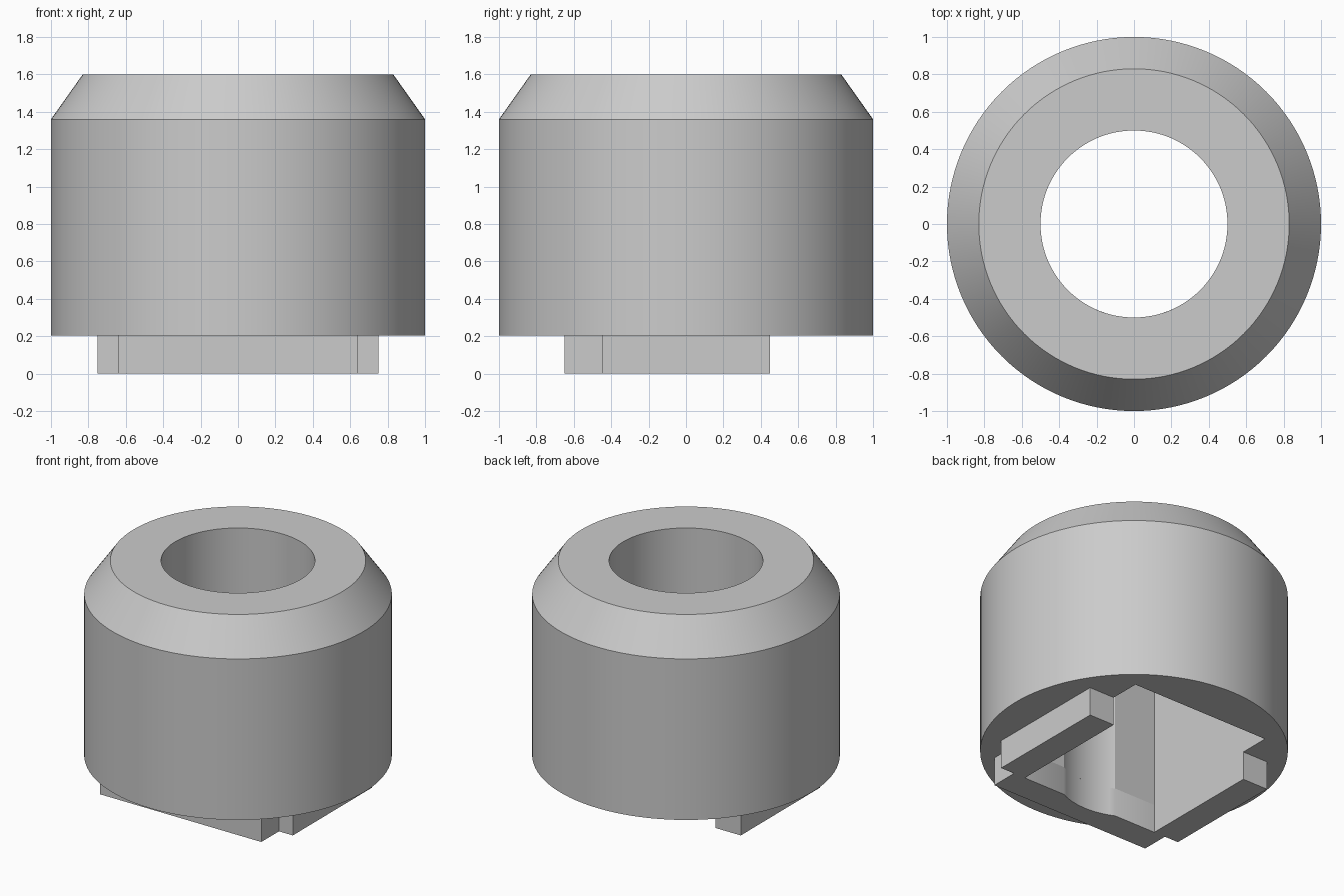
import bpy, bmesh
from math import asin, cos, sin, pi, radians

cube = bpy.data.objects.get("Cube")
if cube:
    bpy.data.objects.remove(cube, do_unlink=True)

BASE, TOP, CHAMFER, CEILING = 0.205, 1.6, 1.36, 1.1
BORE, RIM = 0.5, 0.83
SLOT_X, SLOT_FRONT, SLOT_BACK = 0.55, -0.45, 0.67
SEGMENTS = 128

grey = bpy.data.materials.new("plain_grey")
grey.use_nodes = True
colour = (0.6, 0.6, 0.6, 1)
grey.diffuse_color = colour
grey.node_tree.nodes["Principled BSDF"].inputs["Base Color"].default_value = colour


def finish(name, bm):
    bmesh.ops.recalc_face_normals(bm, faces=bm.faces)
    mesh = bpy.data.meshes.new(name)
    bm.to_mesh(mesh)
    bm.free()
    mesh.materials.append(grey)
    obj = bpy.data.objects.new(name, mesh)
    bpy.context.collection.objects.link(obj)
    return obj


def prism(name, outline, z0, z1):
    """Extrude a flat outline from z0 to z1."""
    bm = bmesh.new()
    face = bm.faces.new([bm.verts.new((x, y, z0)) for x, y in outline])
    new = bmesh.ops.extrude_face_region(bm, geom=[face])["geom"]
    verts = [v for v in new if isinstance(v, bmesh.types.BMVert)]
    bmesh.ops.translate(bm, verts=verts, vec=(0, 0, z1 - z0))
    return finish(name, bm)


def rect(x0, x1, y0, y1):
    return [(x0, y0), (x1, y0), (x1, y1), (x0, y1)]


def smooth(obj):
    bpy.ops.object.select_all(action="DESELECT")
    obj.select_set(True)
    bpy.context.view_layer.objects.active = obj
    bpy.ops.object.shade_smooth_by_angle(angle=radians(25))


# Chamfered body with a through bore, turned from a closed profile
bm = bmesh.new()
profile = [(BORE, BASE), (1, BASE), (1, CHAMFER), (RIM, TOP), (BORE, TOP)]
points = [bm.verts.new((r, 0, z)) for r, z in profile]
edges = [bm.edges.new((p, points[(i + 1) % len(points)])) for i, p in enumerate(points)]
bmesh.ops.spin(bm, geom=points + edges, cent=(0, 0, 0), axis=(0, 0, 1),
               angle=2 * pi, steps=SEGMENTS, use_duplicate=False)
bmesh.ops.remove_doubles(bm, verts=bm.verts, dist=0.0001)
body = finish("body", bm)

# Rectangular pocket cut up into the body from below
cutter = prism("pocket_cutter", rect(-SLOT_X, SLOT_X, SLOT_FRONT, SLOT_BACK), 0, CEILING)
cutter.hide_render = True
cut = body.modifiers.new("pocket", "BOOLEAN")
cut.operation, cut.solver, cut.object = "DIFFERENCE", "EXACT", cutter
bpy.context.view_layer.objects.active = body
bpy.ops.object.modifier_apply(modifier=cut.name)
bpy.data.objects.remove(cutter, do_unlink=True)
smooth(body)

# Side rails under the body
for name, side in (("left_rail", 1), ("right_rail", -1)):
    xs = sorted((side * SLOT_X, side * 0.75))
    prism(name, rect(*xs, SLOT_FRONT, 0.45), 0, BASE)

# Front rail, with its inner edge notched by the bore
half = asin((BORE ** 2 - SLOT_FRONT ** 2) ** 0.5 / BORE)
notch = []
for i in range(13):
    a = half * (1 - i / 6)
    notch.append((BORE * sin(a), -BORE * cos(a)))
outline = [(-0.64, -0.65), (0.64, -0.65), (0.64, SLOT_FRONT)] + notch + [(-0.64, SLOT_FRONT)]
smooth(prism("front_rail", outline, 0, BASE))
